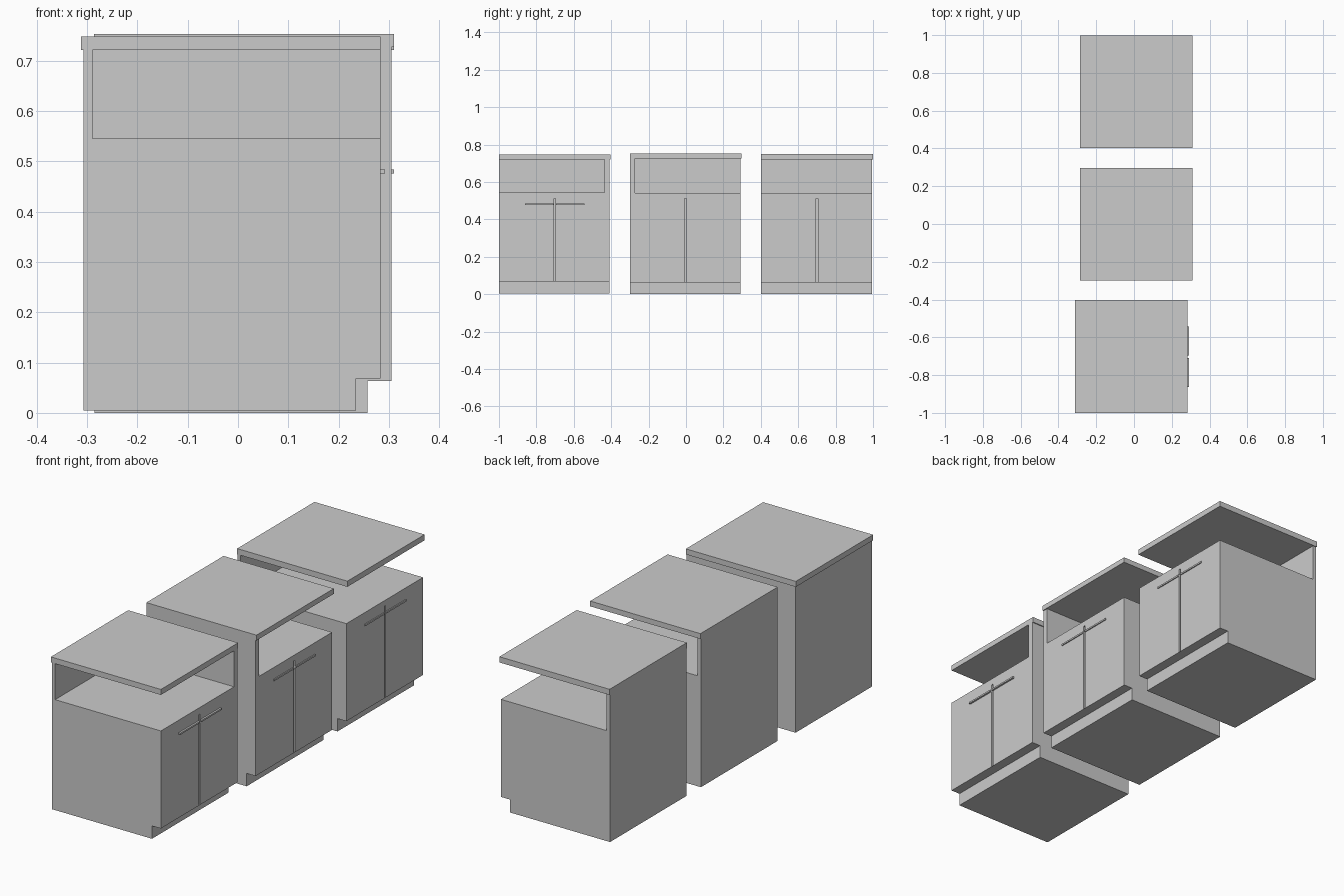
import bpy, bmesh

if "Cube" in bpy.data.objects:
    bpy.data.objects.remove(bpy.data.objects["Cube"])


def link(name, bm):
    bmesh.ops.recalc_face_normals(bm, faces=bm.faces)
    me = bpy.data.meshes.new(name)
    bm.to_mesh(me)
    bm.free()
    ob = bpy.data.objects.new(name, me)
    bpy.context.collection.objects.link(ob)
    return ob


def extrude_y(name, profile, y0, y1):
    """Extrude an x-z outline along y."""
    bm = bmesh.new()
    face = bm.faces.new([bm.verts.new((x, y0, z)) for x, z in profile])
    out = bmesh.ops.extrude_face_region(bm, geom=[face])
    moved = [v for v in out["geom"] if isinstance(v, bmesh.types.BMVert)]
    bmesh.ops.translate(bm, verts=moved, vec=(0, y1 - y0, 0))
    return link(name, bm)


def box(name, x0, x1, y0, y1, z0, z1):
    return extrude_y(name, [(x0, z0), (x1, z0), (x1, z1), (x0, z1)], y0, y1)


def cabinet(label, y0, dx, dz, slab, wall, handle_out):
    y1 = y0 + 0.592
    back, front = -0.285 + dx, 0.305 + dx
    toe, shelf = 0.063 + dz, 0.54 + dz
    sx0, sx1, sz0, sz1 = slab

    # carcass with toe kick and raised back panel
    outline = [(back, dz), (0.257 + dx, dz), (0.257 + dx, toe), (front, toe),
               (front, shelf), (back + 0.018, shelf),
               (back + 0.018, sz0), (back, sz0)]
    body = extrude_y(label + "_carcass", outline, y0, y1)

    # groove between the two doors
    mid = (y0 + y1) / 2 + 0.002
    cutter = box(label + "_groove_cutter", front - 0.01, front + 0.01,
                 mid - 0.005, mid + 0.005, toe + 0.001, 0.513)
    cutter.hide_render = True
    cutter.hide_viewport = True
    cutter.display_type = 'WIRE'
    mod = body.modifiers.new("door_groove", 'BOOLEAN')
    mod.operation = 'DIFFERENCE'
    mod.solver = 'EXACT'
    mod.object = cutter

    # side wall of the open compartment
    if wall:
        wy = (y0, y0 + 0.027) if wall < 0 else (y1 - 0.027, y1)
        box(label + "_side_wall", back + 0.018, front, *wy, shelf, sz0)

    # worktop
    box(label + "_worktop", sx0, sx1, y0, y0 + 0.597, sz0, sz1)

    # pair of bar handles
    for side, name in ((-1, "_left_handle"), (1, "_right_handle")):
        a, b = sorted((mid + side * 0.007, mid + side * 0.16))
        box(label + name, front, front + handle_out, a, b, 0.476, 0.484)


# end cabinet open on the -y side, middle open on +y, last open on both
cabinet("end_cabinet", -1.0, -0.022, 0.005, (-0.312, 0.283, 0.721, 0.748), 1, 0.009)
cabinet("middle_cabinet", -0.3, 0.0, 0.0, (-0.286, 0.31, 0.727, 0.753), -1, 0.005)
cabinet("open_cabinet", 0.402, 0.0, 0.0, (-0.286, 0.31, 0.721, 0.749), 0, 0.005)
